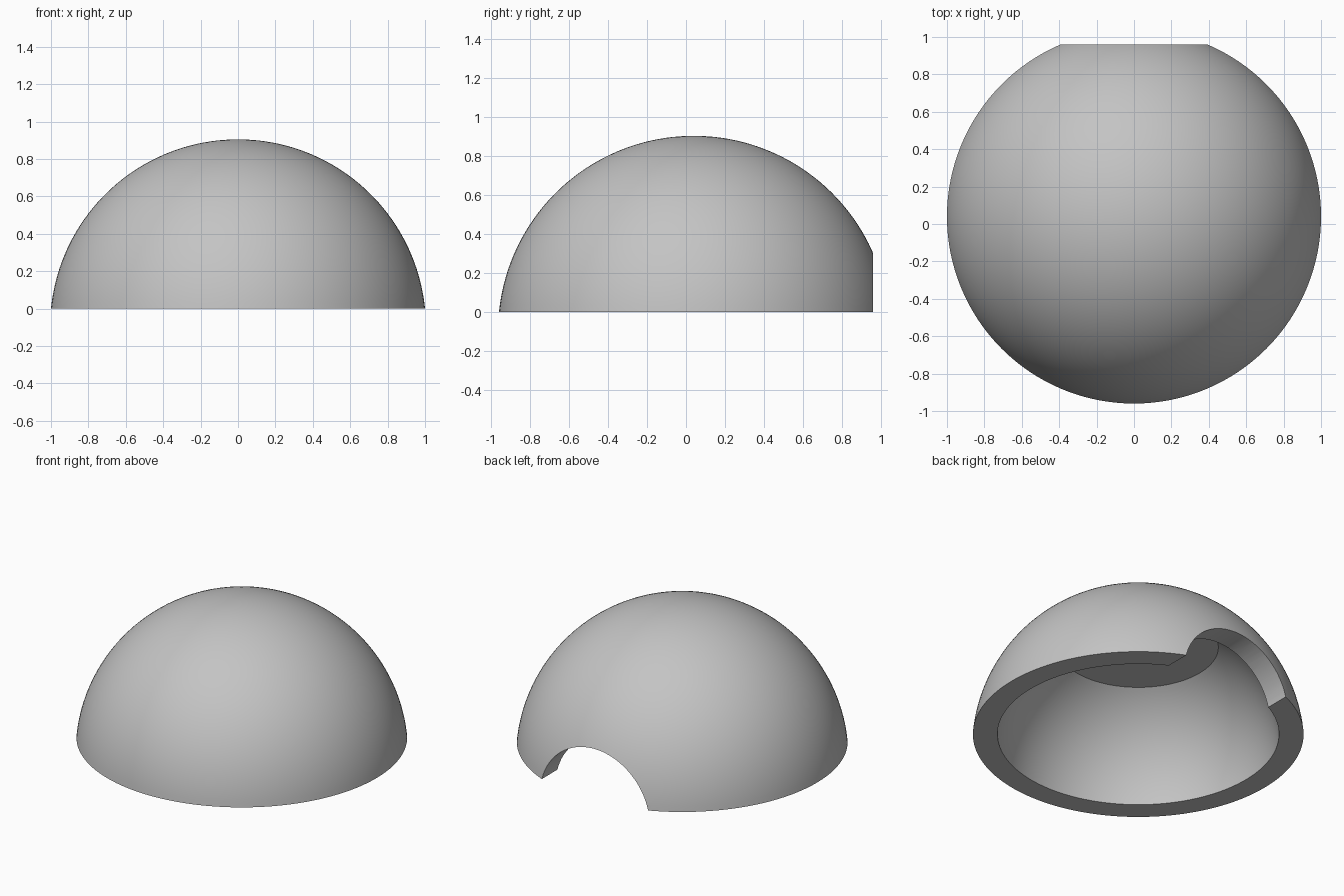
import bpy, bmesh, math
from mathutils import Matrix, Vector

cube = bpy.data.objects.get("Cube")
if cube:
    bpy.data.objects.remove(cube, do_unlink=True)

# Sphere centre sits a little below the cut base
CENTRE = Vector((0, 0.04, -0.1))
R_OUT, R_IN, R_HOLE = 1.005, 0.857, 0.405
CEILING = 0.607

grey = bpy.data.materials.new("light_grey")
grey.use_nodes = True
colour = (0.55, 0.55, 0.55, 1)
grey.diffuse_color = colour
grey.node_tree.nodes["Principled BSDF"].inputs["Base Color"].default_value = colour


def make_object(name, bm):
    bmesh.ops.recalc_face_normals(bm, faces=bm.faces)
    mesh = bpy.data.meshes.new(name)
    bm.to_mesh(mesh)
    bm.free()
    mesh.materials.append(grey)
    obj = bpy.data.objects.new(name, mesh)
    bpy.context.collection.objects.link(obj)
    return obj


def arc(radius, z_start, z_end, steps):
    """Profile points on a sphere between two heights above the base."""
    a = math.asin((z_start - CENTRE.z) / radius)
    b = math.asin((z_end - CENTRE.z) / radius)
    angles = [a + (b - a) * i / steps for i in range(steps + 1)]
    return [Vector((radius * math.cos(t), CENTRE.y, CENTRE.z + radius * math.sin(t)))
            for t in angles]


# Dome shell: lathe the wall section, with a flat ceiling inside
profile = arc(R_OUT, CENTRE.z + R_OUT, 0, 40) + arc(R_IN, 0, CEILING, 24)
profile[0].x = 0
profile.append(Vector((0, CENTRE.y, CEILING)))
bm = bmesh.new()
verts = [bm.verts.new(p) for p in profile]
edges = [bm.edges.new(pair) for pair in zip(verts, verts[1:])]
bmesh.ops.spin(bm, geom=verts + edges, cent=(0, CENTRE.y, 0), axis=(0, 0, 1),
               angle=math.tau, steps=128, use_merge=True)
bmesh.ops.remove_doubles(bm, verts=bm.verts, dist=1e-5)
dome = make_object("dome_shell", bm)

# Round opening through the back wall
bm = bmesh.new()
place = Matrix.Translation(CENTRE + Vector((0, 0.9, 0))) @ Matrix.Rotation(math.pi / 2, 4, 'X')
bmesh.ops.create_cone(bm, cap_ends=True, segments=96, radius1=R_HOLE,
                      radius2=R_HOLE, depth=0.8, matrix=place)
cutter = make_object("opening_cutter", bm)
cutter.hide_render = True

cut = dome.modifiers.new("back_opening", 'BOOLEAN')
cut.operation = 'DIFFERENCE'
cut.solver = 'EXACT'
cut.object = cutter
bpy.ops.object.select_all(action='DESELECT')
bpy.context.view_layer.objects.active = dome
dome.select_set(True)
bpy.ops.object.modifier_apply(modifier=cut.name)
bpy.data.objects.remove(cutter, do_unlink=True)
bpy.ops.object.shade_smooth_by_angle(angle=math.radians(30))
